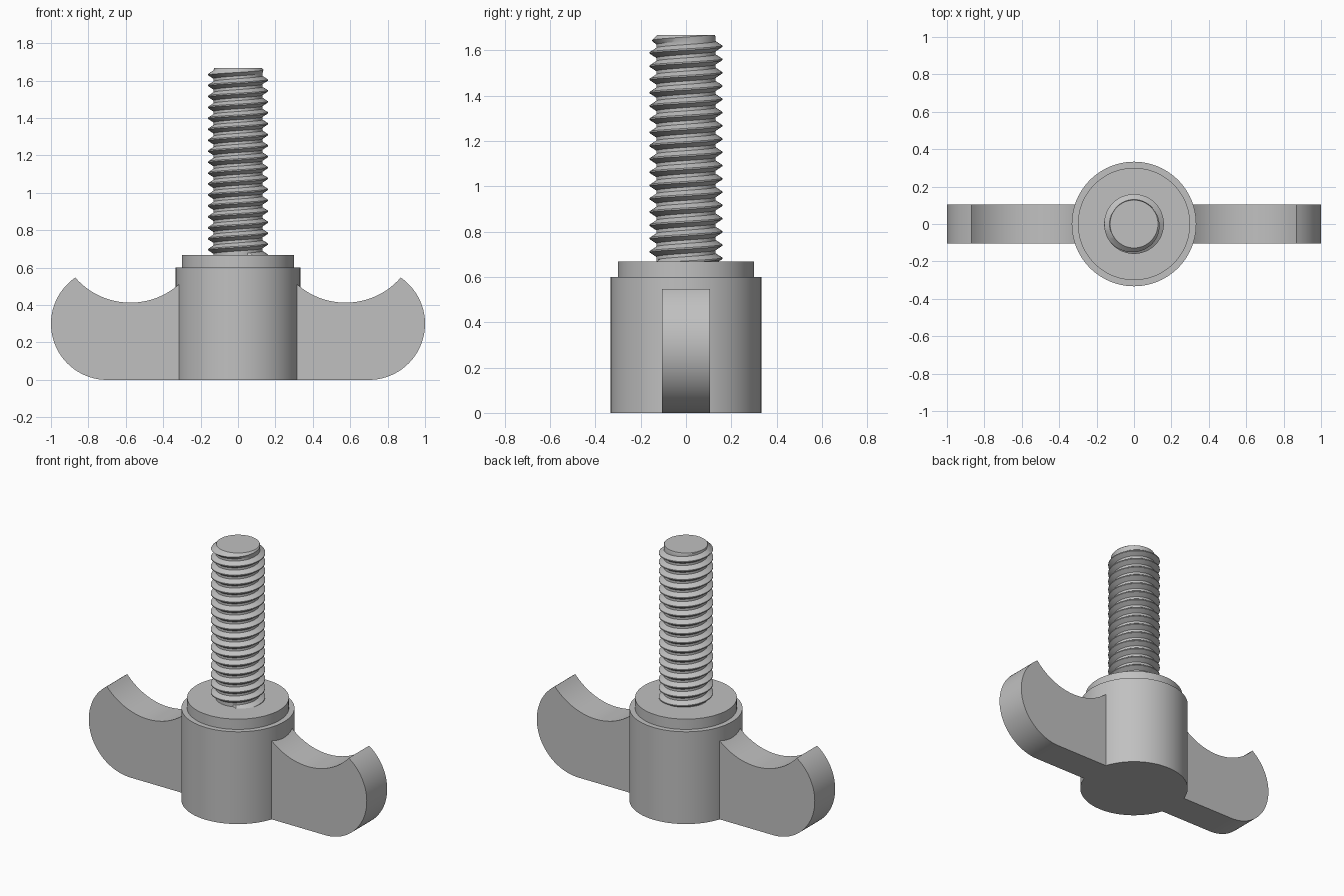
import bpy, bmesh, math

if "Cube" in bpy.data.objects:
    bpy.data.objects.remove(bpy.data.objects["Cube"])

steel = bpy.data.materials.new("plain grey")
steel.diffuse_color = (0.53, 0.53, 0.53, 1)
steel.use_nodes = True
steel.node_tree.nodes["Principled BSDF"].inputs["Base Color"].default_value = steel.diffuse_color


def make_object(name, bm, angle=30):
    bmesh.ops.remove_doubles(bm, verts=bm.verts, dist=1e-5)
    bmesh.ops.dissolve_degenerate(bm, edges=bm.edges, dist=1e-5)
    bmesh.ops.recalc_face_normals(bm, faces=bm.faces)
    mesh = bpy.data.meshes.new(name)
    bm.to_mesh(mesh)
    bm.free()
    mesh.materials.append(steel)
    obj = bpy.data.objects.new(name, mesh)
    bpy.context.collection.objects.link(obj)
    bpy.ops.object.select_all(action='DESELECT')
    obj.select_set(True)
    bpy.context.view_layer.objects.active = obj
    bpy.ops.object.shade_smooth_by_angle(angle=math.radians(angle))
    return obj


def lathe(name, profile, n=96):
    """Closed solid of revolution from (radius, z) points, capped at both ends."""
    bm = bmesh.new()
    rings = [[bm.verts.new((r * math.cos(math.tau * i / n),
                            r * math.sin(math.tau * i / n), z)) for i in range(n)]
             for r, z in profile]
    for a, b in zip(rings, rings[1:]):
        for i in range(n):
            j = (i + 1) % n
            bm.faces.new((a[i], a[j], b[j], b[i]))
    bm.faces.new(rings[0])
    bm.faces.new(rings[-1])
    return make_object(name, bm)


def arc(cx, cz, r, a0, a1, n):
    return [(cx + r * math.cos(a0 + (a1 - a0) * i / n),
             cz + r * math.sin(a0 + (a1 - a0) * i / n)) for i in range(n + 1)]


# Hub with a stepped collar on top
lathe("hub", [(0.333, 0), (0.333, 0.6), (0.3, 0.6), (0.3, 0.667)])

# Wings: rounded outer end and a scooped thumb rest, extruded through y
HALF = 0.105
tip = math.atan2(0.247, 0.17)
scoop_c, scoop_r = (0.575, 0.805), 0.392
a_out = math.atan2(0.547 - scoop_c[1], 0.87 - scoop_c[0])
a_in = -math.pi + math.acos(0.275 / scoop_r)
outline = [(0.3, 0.0)] + arc(0.7, 0.3, 0.3, -math.pi / 2, tip, 32)
outline += arc(*scoop_c, scoop_r, a_out, a_in, 28)[1:]

for side, label in ((-1, "left_wing"), (1, "right_wing")):
    bm = bmesh.new()
    front = [bm.verts.new((side * x, -HALF, z)) for x, z in outline]
    back = [bm.verts.new((side * x, HALF, z)) for x, z in outline]
    bm.faces.new(front)
    bm.faces.new(back)
    for i in range(len(outline)):
        j = (i + 1) % len(outline)
        bm.faces.new((front[i], front[j], back[j], back[i]))
    make_object(label, bm)

# Threaded shank: tooth profile swept along a right-handed helix
CORE, CREST, PITCH, BASE, TOP, SEG = 0.131, 0.16, 0.0585, 0.66, 1.667, 48
tooth = [(CORE, 0.0), (CORE, 0.25), (CREST, 0.57), (CREST, 0.68), (CORE, 1.0)]
steps = SEG * (math.ceil((TOP - BASE) / PITCH) + 2)

bm = bmesh.new()
previous = None
for k in range(steps + 1):
    a = math.tau * k / SEG
    row = []
    for radius, offset in tooth:
        z = BASE + PITCH * (k / SEG - 1.5 + offset)
        z = min(max(z, BASE), TOP)
        r = min(radius, 0.128 + (TOP - z))      # chamfered end
        if z == BASE:
            r = CORE
        row.append(bm.verts.new((r * math.cos(a), r * math.sin(a), z)))
    if previous:
        for j in range(4):
            quad = (previous[j], row[j], row[j + 1], previous[j + 1])
            if max(v.co.z for v in quad) - min(v.co.z for v in quad) > 1e-6:
                bm.faces.new(quad)
    previous = row
# flat end of the shank
bm.faces.new([bm.verts.new((0.128 * math.cos(math.tau * i / SEG),
                            0.128 * math.sin(math.tau * i / SEG), TOP))
              for i in range(SEG)])
bmesh.ops.delete(bm, geom=[v for v in bm.verts if not v.link_faces], context='VERTS')
make_object("threaded_shank", bm, 25)
